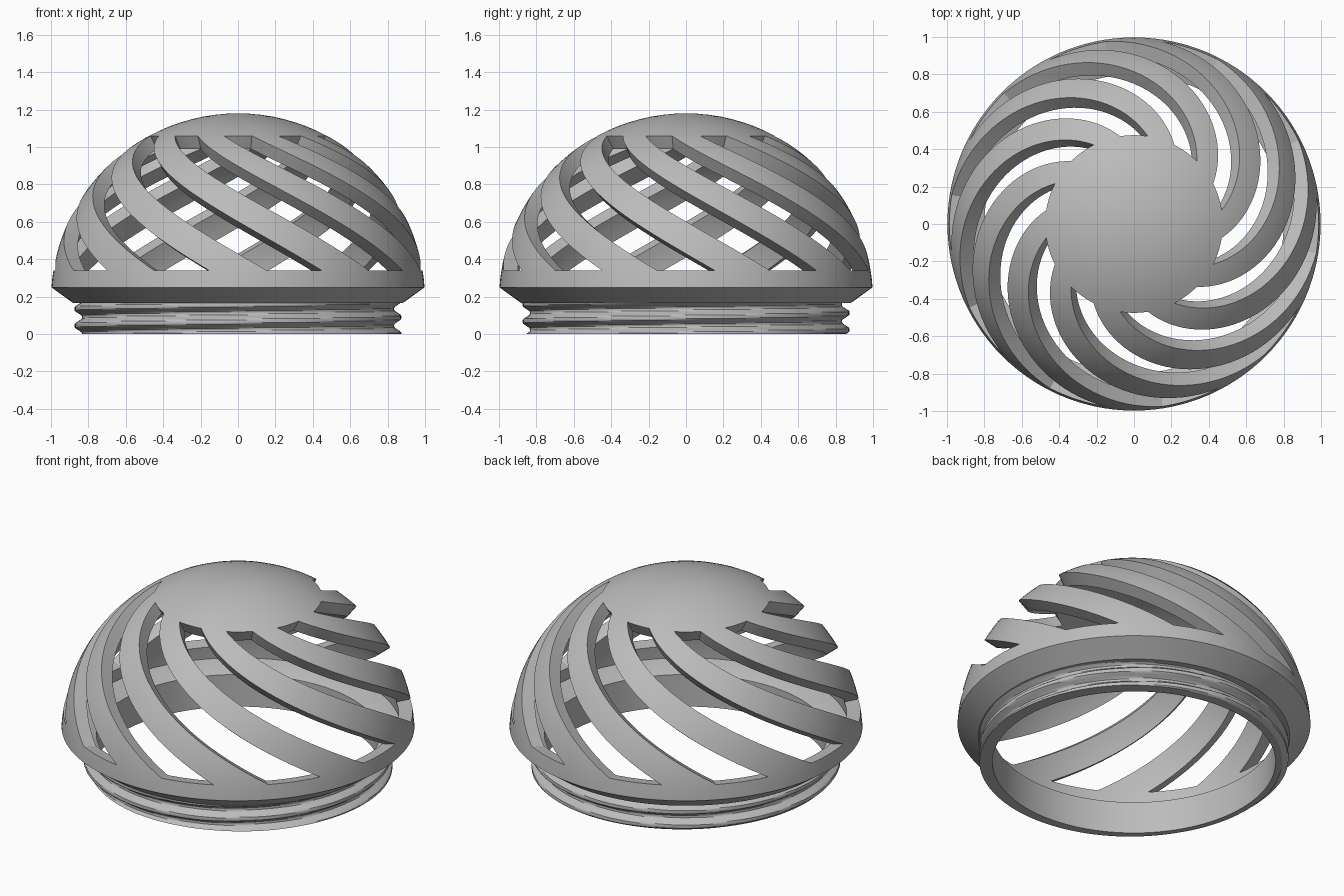
import bpy, bmesh, math
from math import sin, cos, pi, radians

cube = bpy.data.objects.get("Cube")
if cube:
    bpy.data.objects.remove(cube)

grey = bpy.data.materials.new("plain grey")
grey.use_nodes = True
COLOUR = (0.5, 0.5, 0.5, 1)
grey.diffuse_color = COLOUR
grey.node_tree.nodes["Principled BSDF"].inputs["Base Color"].default_value = COLOUR


def finish(bm, name):
    """Turn a bmesh into a smooth shaded object with sharp edges kept."""
    bmesh.ops.recalc_face_normals(bm, faces=bm.faces)
    mesh = bpy.data.meshes.new(name)
    bm.to_mesh(mesh)
    bm.free()
    mesh.materials.append(grey)
    obj = bpy.data.objects.new(name, mesh)
    bpy.context.collection.objects.link(obj)
    bpy.ops.object.select_all(action='DESELECT')
    obj.select_set(True)
    bpy.context.view_layer.objects.active = obj
    bpy.ops.object.shade_smooth_by_angle(angle=radians(30))


# Dome: thick spherical shell with ten twisted slots
CENTRE_Z, R_OUT, R_IN = 0.18, 1.0, 0.92
SLOTS, STEPS = 10, 6                 # STEPS columns per slot and per rib
COLS = SLOTS * 2 * STEPS
LOW, HIGH, RIM = math.asin(0.16), math.asin(0.88), math.asin(0.07)
TWIST = radians(90)
RIB_ROWS, RIM_ROWS, CAP_ROWS = 32, 2, 8

lats = [RIM + (LOW - RIM) * i / RIM_ROWS for i in range(RIM_ROWS)]
lats += [LOW + (HIGH - LOW) * i / RIB_ROWS for i in range(RIB_ROWS)]
lats += [HIGH + (pi / 2 - HIGH) * i / CAP_ROWS for i in range(CAP_ROWS)]


def dome_point(radius, lat, col):
    f = min(max((lat - LOW) / (HIGH - LOW), 0), 1)
    a = radians(81) + 2 * pi * col / COLS + TWIST * (1 - f)
    return (radius * cos(lat) * cos(a), radius * cos(lat) * sin(a),
            CENTRE_Z + radius * sin(lat))


def is_slot(row, col):
    return RIM_ROWS <= row < RIM_ROWS + RIB_ROWS and (col // STEPS) % 2 == 0


bm = bmesh.new()
layers = []
for radius in (R_OUT, R_IN):
    grid = [[bm.verts.new(dome_point(radius, lat, c)) for c in range(COLS)] for lat in lats]
    layers.append((grid, bm.verts.new((0, 0, CENTRE_Z + radius))))
(outer, outer_pole), (inner, inner_pole) = layers
partner = {o: i for ro, ri in zip(outer, inner) for o, i in zip(ro, ri)}
partner[outer_pole] = inner_pole

shell = []
for r in range(len(lats)):
    for c in range(COLS):
        d = (c + 1) % COLS
        if r == len(lats) - 1:
            shell.append(bm.faces.new((outer[r][c], outer[r][d], outer_pole)))
        elif not is_slot(r, c):
            shell.append(bm.faces.new((outer[r][c], outer[r][d],
                                       outer[r + 1][d], outer[r + 1][c])))
border = [e.verts[:] for e in bm.edges if e.is_boundary]
for face in shell:
    bm.faces.new([partner[v] for v in reversed(face.verts[:])])
# Walls of the slots and of the open bottom
for a, b in border:
    bm.faces.new((a, b, partner[b], partner[a]))
bmesh.ops.delete(bm, geom=[v for v in bm.verts if not v.link_faces], context='VERTS')
finish(bm, "slotted_dome")

# Threaded neck with the sloping shoulder under the dome
SEGMENTS, THREAD_ROWS, PITCH, NECK_TOP = 120, 24, 0.09, 0.165


def thread_radius(z, a):
    phase = (z / PITCH - a / (2 * pi)) % 1
    ridge = abs(phase - 0.5) * 2            # 1 on the crest, 0 in the groove
    return 0.835 + 0.038 * min(max(ridge * 1.8 - 0.35, 0), 1)


bm = bmesh.new()
rings = []
for s in range(SEGMENTS):
    a = 2 * pi * s / SEGMENTS
    profile = [(0.8, 0), (0.8, 0.2), (0.918, 0.25), (0.9976, 0.25), (0.88, NECK_TOP)]
    for i in range(THREAD_ROWS + 1):
        z = NECK_TOP * (1 - i / THREAD_ROWS)
        profile.append((thread_radius(z, a), z))
    rings.append([bm.verts.new((r * cos(a), r * sin(a), z)) for r, z in profile])
for s, ring in enumerate(rings):
    after = rings[(s + 1) % SEGMENTS]
    for i in range(len(ring)):
        j = (i + 1) % len(ring)
        bm.faces.new((ring[i], after[i], after[j], ring[j]))
finish(bm, "threaded_neck")
